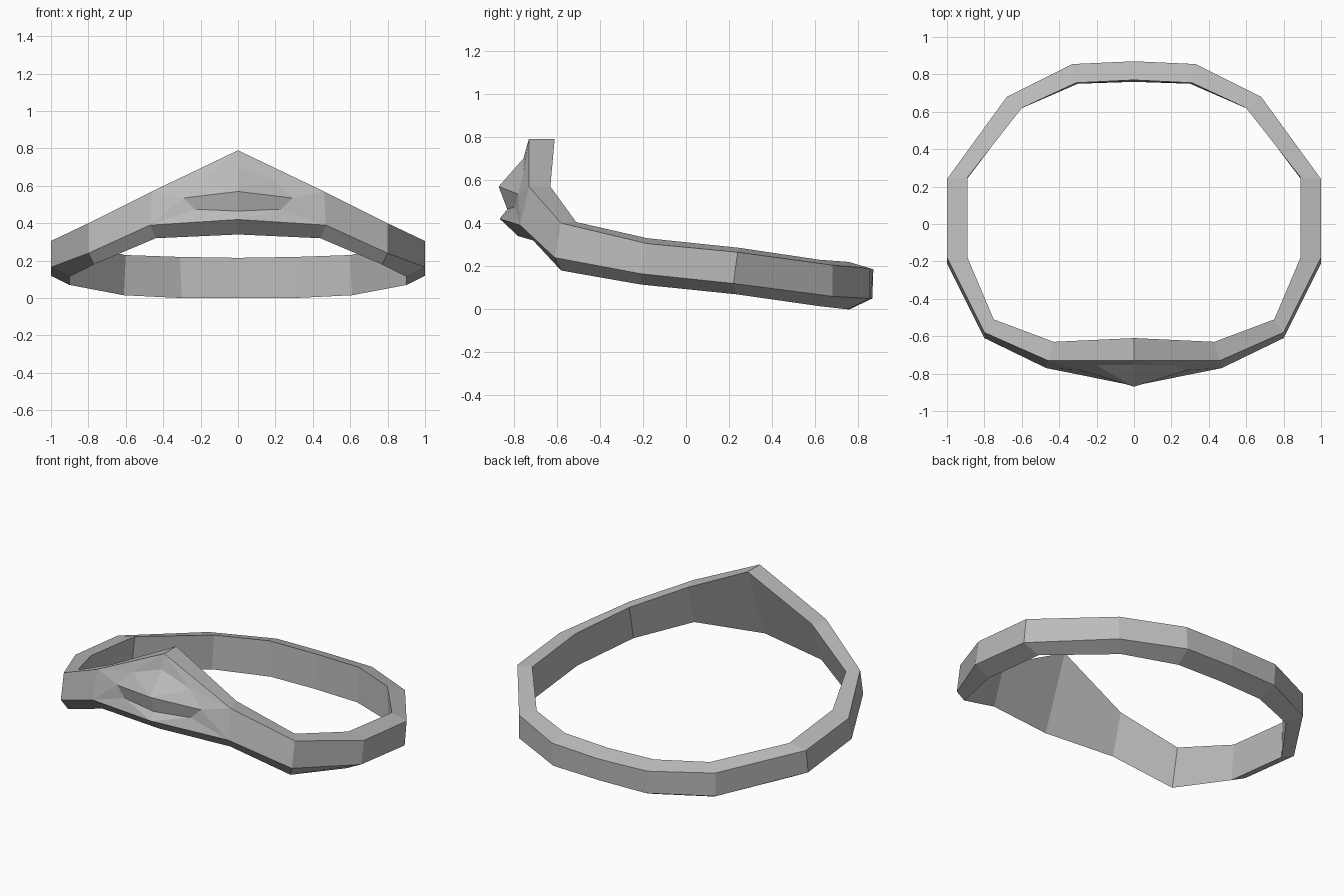
import bpy
import bmesh
from mathutils import Vector

cube = bpy.data.objects.get("Cube")
if cube:
    bpy.data.objects.remove(cube, do_unlink=True)

metal = bpy.data.materials.new("grey_metal")
metal.use_nodes = True
colour = (0.5, 0.5, 0.5, 1)
metal.diffuse_color = colour
metal.node_tree.nodes["Principled BSDF"].inputs["Base Color"].default_value = colour

# Half of the band, front to back: outer top, inner top, inner bottom, outer bottom
stations = [
    [(0, -.73, .79), (0, -.61, .79), (0, -.78, .34), (0, -.865, .42)],
    [(.46, -.73, .57), (.43, -.63, .57), (.44, -.71, .32), (.47, -.77, .39)],
    [(.8, -.58, .4), (.75, -.51, .405), (.77, -.58, .18), (.8, -.61, .24)],
    [(1, -.18, .305), (.89, -.18, .33), (.9, -.21, .115), (1, -.21, .165)],
    [(1, .24, .265), (.89, .25, .285), (.9, .23, .07), (1, .22, .12)],
    [(.68, .68, .205), (.6, .62, .23), (.61, .615, .015), (.68, .68, .06)],
    [(.33, .855, .19), (.31, .755, .22), (.3, .75, 0), (.32, .855, .05)],
    [(0, .87, .185), (0, .77, .215), (0, .76, 0), (0, .865, .05)],
]


def mirrored_part(name, bm):
    """Turn a +x half into a flat shaded, mirrored object."""
    mesh = bpy.data.meshes.new(name)
    bm.to_mesh(mesh)
    bm.free()
    mesh.materials.append(metal)
    part = bpy.data.objects.new(name, mesh)
    bpy.context.collection.objects.link(part)
    mirror = part.modifiers.new("Mirror", 'MIRROR')
    mirror.use_axis[0] = True
    mirror.use_clip = True
    return part


# Band: bridge each cross-section to the next, leaving the front panel open
bm = bmesh.new()
rings = [[bm.verts.new(p) for p in ring] for ring in stations]
for i, (a, b) in enumerate(zip(rings, rings[1:])):
    for j in range(4):
        k = (j + 1) % 4
        if i == 0 and j == 3:
            continue
        bm.faces.new((a[j], a[k], b[k], b[j]))
bmesh.ops.recalc_face_normals(bm, faces=bm.faces)
mirrored_part("headband", bm)

# Front panel: faceted, with an overhanging ridge above a recess
points = {
    "peak": stations[0][0],
    "corner_top": stations[1][0],
    "corner_low": stations[1][3],
    "tip": stations[0][3],
    "crown": (0, -.755, .7),
    "shoulder": (.2, -.755, .63),
    "ridge": (0, -.87, .57),
    "ridge_end": (.29, -.78, .535),
    "recess": (0, -.83, .465),
    "recess_end": (.23, -.795, .475),
}
facets = [
    "peak crown shoulder", "peak shoulder corner_top",
    "crown ridge shoulder", "shoulder ridge ridge_end",
    "shoulder ridge_end corner_top", "corner_top ridge_end corner_low",
    "ridge recess recess_end ridge_end",
    "ridge_end recess_end corner_low",
    "recess tip recess_end", "recess_end tip corner_low",
]
bm = bmesh.new()
verts = {key: bm.verts.new(p) for key, p in points.items()}
for facet in facets:
    bm.faces.new([verts[key] for key in facet.split()])
bmesh.ops.recalc_face_normals(bm, faces=bm.faces)
bm.normal_update()
# The panel must look outwards, to the front
if sum((f.normal * f.calc_area() for f in bm.faces), Vector()).y > 0:
    bmesh.ops.reverse_faces(bm, faces=bm.faces)
mirrored_part("front_panel", bm)
